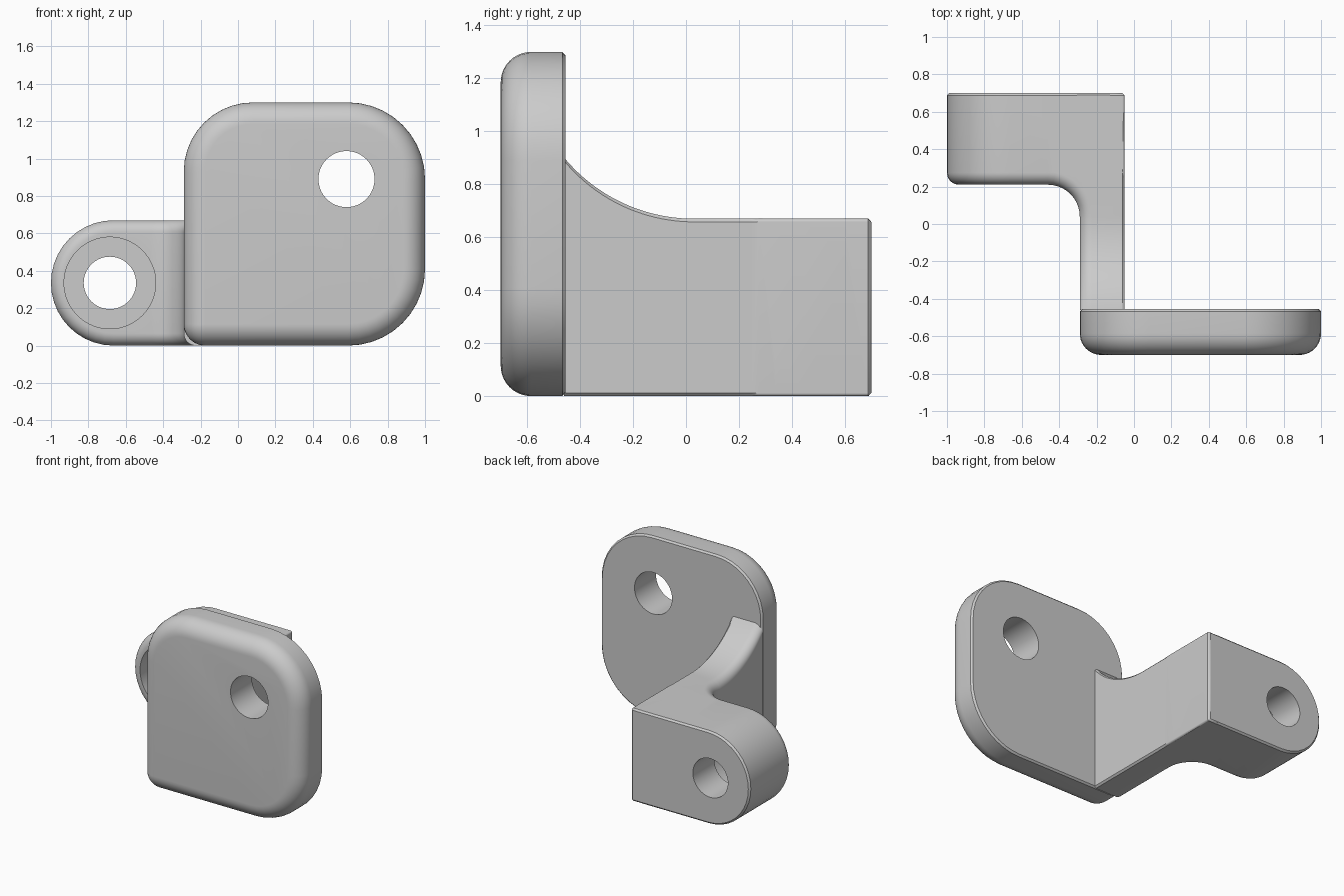
import bpy, bmesh
from math import sin, cos, pi, sqrt, radians

if "Cube" in bpy.data.objects:
    bpy.data.objects.remove(bpy.data.objects["Cube"])

GREY = (0.6, 0.6, 0.6, 1)
grey = bpy.data.materials.new("light grey")
grey.use_nodes = True
grey.diffuse_color = GREY
grey.node_tree.nodes["Principled BSDF"].inputs["Base Color"].default_value = GREY

EDGE = 0.012            # tiny softening on back edges
ARC = 10                # segments per quarter turn
THICK_X = (-0.29, -0.05)
FOOT_TOP = 0.67


def loft(name, rings):
    """Skin a closed solid through rings of equal length."""
    bm = bmesh.new()
    loops = [[bm.verts.new(p) for p in ring] for ring in rings]
    n = len(loops[0])
    for a, b in zip(loops, loops[1:]):
        for i in range(n):
            j = (i + 1) % n
            bm.faces.new((a[i], a[j], b[j], b[i]))
    bm.faces.new(loops[0])
    bm.faces.new(loops[-1])
    bmesh.ops.remove_doubles(bm, verts=bm.verts, dist=1e-5)
    bmesh.ops.recalc_face_normals(bm, faces=bm.faces)
    mesh = bpy.data.meshes.new(name)
    bm.to_mesh(mesh)
    bm.free()
    mesh.materials.append(grey)
    obj = bpy.data.objects.new(name, mesh)
    bpy.context.collection.objects.link(obj)
    return obj


def outline(x0, x1, z0, z1, radii, inset, y):
    """Rounded rectangle facing front; radii run TR, TL, BL, BR."""
    pts = []
    corners = [(x1, z1, -1, -1), (x0, z1, 1, -1), (x0, z0, 1, 1), (x1, z0, -1, 1)]
    for k, ((x, z, sx, sz), r) in enumerate(zip(corners, radii)):
        c, rad = max(r, inset), max(r - inset, 0)
        for i in range(ARC + 1):
            a = (k + i / ARC) * pi / 2
            pts.append((x + sx * c + rad * cos(a), y, z + sz * c + rad * sin(a)))
    return pts


def slab(name, x0, x1, z0, z1, radii, front, back, bevel):
    """Upright slab with a rounded front rim and a softened back rim."""
    rings = []
    for i in range(ARC + 1):
        a = i / ARC * pi / 2
        rings.append(outline(x0, x1, z0, z1, radii, bevel * (1 - sin(a)),
                             front + bevel * (1 - cos(a))))
    for inset, y in ((0, back - EDGE), (EDGE, back)):
        rings.append(outline(x0, x1, z0, z1, radii, inset, y))
    return loft(name, rings)


def boolean(obj, other, operation):
    mod = obj.modifiers.new("cut", 'BOOLEAN')
    mod.operation, mod.object, mod.solver = operation, other, 'EXACT'
    bpy.context.view_layer.objects.active = obj
    bpy.ops.object.modifier_apply(modifier=mod.name)
    bpy.data.objects.remove(other)


def drill(obj, x, z, radius, y0, y1):
    bpy.ops.mesh.primitive_cylinder_add(vertices=64, radius=radius, depth=y1 - y0,
                                        location=(x, (y0 + y1) / 2, z),
                                        rotation=(pi / 2, 0, 0))
    cutter = bpy.context.object
    cutter.hide_render = True
    cutter.data.materials.append(grey)
    boolean(obj, cutter, 'DIFFERENCE')


# Front plate with its through hole
plate = slab("front_plate", THICK_X[0], 1, 0, 1.3, (0.41, 0.37, 0.115, 0.41),
             -0.7, -0.455, 0.115)
drill(plate, 0.58, 0.89, 0.15, -1, 0)

# Rear foot with a rounded end
foot = slab("rear_foot", -1, THICK_X[1], 0, FOOT_TOP, (EDGE, 0.335, 0.335, EDGE),
            0.21, 0.7, 0.065)


def station(p, q, top, bevel=0.065):
    """Upright cross-section from inner point p to outer point q."""
    length = sqrt((q[0] - p[0]) ** 2 + (q[1] - p[1]) ** 2)
    section = [(length - EDGE, 0), (length, EDGE), (length, top - EDGE), (length - EDGE, top)]
    for cz, start in ((top - bevel, pi / 2), (bevel, pi)):
        for i in range(ARC + 1):
            a = start + i / ARC * pi / 2
            section.append((bevel + bevel * cos(a), cz + bevel * sin(a)))
    return [(p[0] + (q[0] - p[0]) * s / length,
             p[1] + (q[1] - p[1]) * s / length, z) for s, z in section]


# Connecting arm: flared towards the plate, filleted into the foot
rings = []
flare_end, flare_r, arm_start, steps = 0.03, 0.637, -0.46, 20
for i in range(steps + 1):
    y = arm_start + (flare_end - arm_start) * i / steps
    top = FOOT_TOP + flare_r - sqrt(flare_r ** 2 - (flare_end - y) ** 2)
    rings.append(station((THICK_X[0], y), (THICK_X[1], y), top))
cx, cy, fillet = -0.46, 0.04, 0.17
for i in range(ARC + 1):
    a = i / ARC * pi / 2
    reach = min(0.41 / max(cos(a), 1e-6), 0.66 / max(sin(a), 1e-6))
    rings.append(station((cx + fillet * cos(a), cy + fillet * sin(a)),
                         (cx + reach * cos(a), cy + reach * sin(a)), FOOT_TOP))
arm = loft("arm_and_foot", rings)

# Join arm and foot, then cut the counterbored hole
boolean(arm, foot, 'UNION')
drill(arm, -0.685, 0.335, 0.245, 0, 0.455)
drill(arm, -0.685, 0.335, 0.14, 0, 1)

# Smooth rounded surfaces, keep crisp edges
for obj in (plate, arm):
    bpy.ops.object.select_all(action='DESELECT')
    obj.select_set(True)
    bpy.context.view_layer.objects.active = obj
    bpy.ops.object.shade_smooth_by_angle(angle=radians(30))
